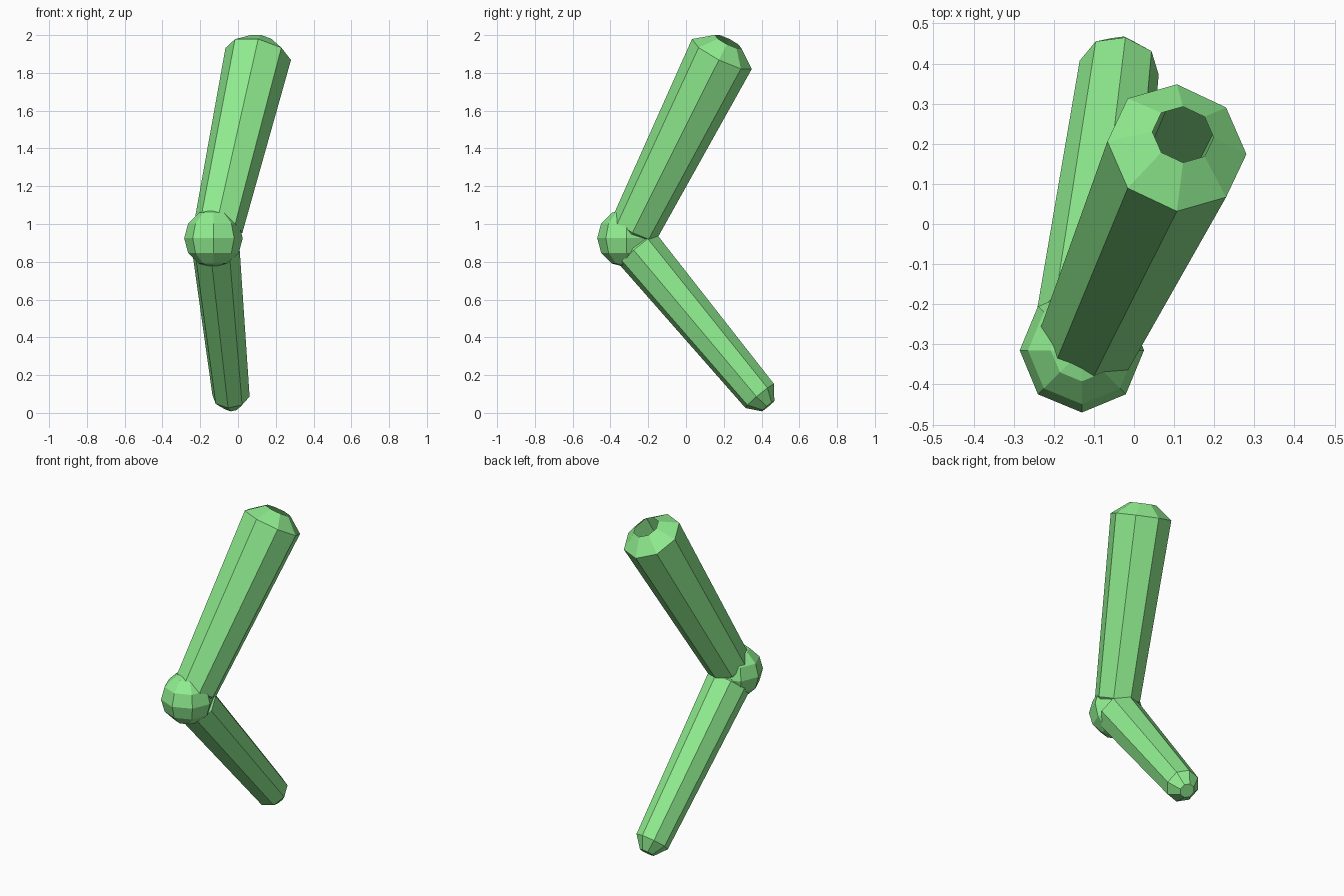
import bpy, bmesh
from math import sin, cos, pi, radians
from mathutils import Vector

if "Cube" in bpy.data.objects:
    bpy.data.objects.remove(bpy.data.objects["Cube"])

green = bpy.data.materials.new("green")
green.diffuse_color = (0.28, 0.85, 0.28, 1)
green.use_nodes = True
green.node_tree.nodes["Principled BSDF"].inputs["Base Color"].default_value = green.diffuse_color


def finish(bm, name):
    bmesh.ops.recalc_face_normals(bm, faces=bm.faces)
    mesh = bpy.data.meshes.new(name)
    bm.to_mesh(mesh)
    bm.free()
    mesh.materials.append(green)
    obj = bpy.data.objects.new(name, mesh)
    bpy.context.collection.objects.link(obj)


def limb(name, knee, end, r_knee, r_end, bevel, tip_knee, tip_end, phase, open_end):
    """Eight-sided tapered limb with a chamfered ring beyond each end."""
    knee, end = Vector(knee), Vector(end)
    axis = (end - knee).normalized()
    u = (Vector((1, 0, 0)) - axis * axis.x).normalized()
    v = axis.cross(u)
    if v.y < 0:
        v = -v
    bm = bmesh.new()
    rings = []
    for c, r in ((knee - axis * bevel, tip_knee), (knee, r_knee),
                 (end, r_end), (end + axis * bevel, tip_end)):
        angles = [phase + i * pi / 4 for i in range(8)]
        rings.append([bm.verts.new(c + r * (u * cos(a) + v * sin(a))) for a in angles])
    for lo, hi in zip(rings, rings[1:]):
        for i in range(8):
            j = (i + 1) % 8
            bm.faces.new((lo[i], lo[j], hi[j], hi[i]))
    bm.faces.new(rings[0])
    if not open_end:
        bm.faces.new(rings[-1])
    finish(bm, name)


# Upper limb, open at the top
limb("upper_leg", (-0.105, -0.272, 0.978), (0.107, 0.19, 1.90),
     0.131, 0.177, 0.075, 0.057, 0.078, 0, True)

# Lower limb, closed at the tip
limb("lower_leg", (-0.118, -0.255, 0.867), (-0.037, 0.39, 0.09),
     0.129, 0.10, 0.07, 0.057, 0.044, radians(-9), False)

# Knee ball
bm = bmesh.new()
bmesh.ops.create_uvsphere(bm, u_segments=8, v_segments=6, radius=0.155)
bmesh.ops.translate(bm, verts=bm.verts, vec=(-0.13, -0.315, 0.925))
finish(bm, "knee")
